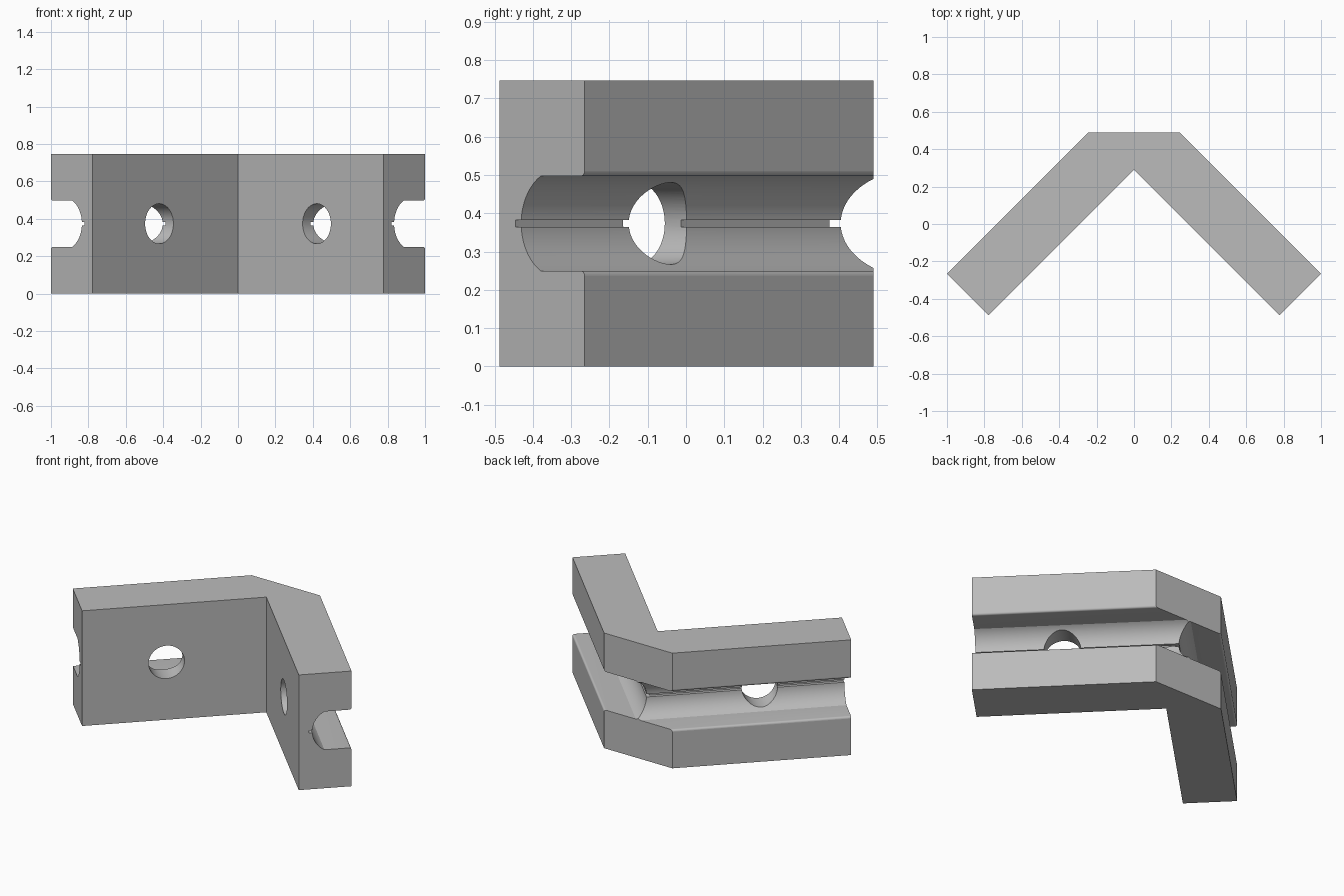
import bpy, bmesh, math
from mathutils import Vector

cube = bpy.data.objects.get("Cube")
if cube:
    bpy.data.objects.remove(cube, do_unlink=True)

HEIGHT, MID = 0.747, 0.3735
OUTER, INNER = 0.735, 0.29        # x + |y| offsets of the arm's two long faces
R2 = math.sqrt(0.5)

grey = bpy.data.materials.new("plain grey")
grey.use_nodes = True
grey.diffuse_color = (0.5, 0.5, 0.5, 1)
grey.node_tree.nodes["Principled BSDF"].inputs["Base Color"].default_value = (0.5, 0.5, 0.5, 1)


def prism(name, ring, offset):
    """Extrude a closed ring of points along an offset vector."""
    bm = bmesh.new()
    base = bm.faces.new([bm.verts.new(p) for p in ring])
    ext = bmesh.ops.extrude_face_region(bm, geom=[base])
    top = [v for v in ext["geom"] if isinstance(v, bmesh.types.BMVert)]
    bmesh.ops.translate(bm, verts=top, vec=offset)
    bmesh.ops.recalc_face_normals(bm, faces=bm.faces)
    mesh = bpy.data.meshes.new(name)
    bm.to_mesh(mesh)
    bm.free()
    mesh.materials.append(grey)
    obj = bpy.data.objects.new(name, mesh)
    bpy.context.collection.objects.link(obj)
    return obj


def groove_profile():
    """Upper half of the channel section as (depth, height), then mirrored."""
    radius, centre, lip = 0.142, 0.092, 0.013
    half, slot, slot_depth = 0.124, 0.009, 0.2546
    pts = [(-0.1, half + lip)]
    # rounded lip
    for i in range(7):
        a = math.pi / 2 * i / 6
        pts.append((lip - lip * math.cos(a), half + lip - lip * math.sin(a)))
    # round channel wall
    start, end = math.asin(half / radius), math.asin(slot / radius)
    for i in range(25):
        a = (math.pi - start) + (start - end) * i / 24
        pts.append((centre - radius * math.cos(a), radius * math.sin(a)))
    # narrow slot at the bottom
    pts.append((slot_depth, slot))
    return pts + [(d, -h) for d, h in reversed(pts)]


# V-shaped body with a flattened corner
half = [(0.245, 0.49), (1, -0.265), (0.7775, -0.4875), (0, INNER)]
outline = half + [(-x, y) for x, y in reversed(half[:3])]
body = prism("angle_bracket", [(x, y, 0) for x, y in outline], (0, 0, HEIGHT))

cutters = []
for side, label in ((1, "left"), (-1, "right")):
    along = Vector((side * R2, -R2, 0))
    outward = Vector((side * R2, R2, 0))

    # lengthwise channel
    face = outward * (OUTER * R2) - along * 0.9
    ring = [face - outward * d + Vector((0, 0, MID + h)) for d, h in groove_profile()]
    cutters.append(prism(label + "_channel_cutter", ring, along * 2.2))

    # round hole through the arm
    centre = along * (0.552 * R2) + outward * 0.1 + Vector((0, 0, MID))
    ring = [centre + along * 0.107 * math.cos(a) + Vector((0, 0, 0.107 * math.sin(a)))
            for a in (math.tau * i / 64 for i in range(64))]
    cutters.append(prism(label + "_hole_cutter", ring, outward * 0.6))

# cut the channels and holes
bpy.context.view_layer.objects.active = body
for cutter in cutters:
    mod = body.modifiers.new(cutter.name, "BOOLEAN")
    mod.operation, mod.solver, mod.object = "DIFFERENCE", "EXACT", cutter
    bpy.ops.object.modifier_apply(modifier=mod.name)
for cutter in cutters:
    bpy.data.objects.remove(cutter, do_unlink=True)

bpy.ops.object.select_all(action="DESELECT")
body.select_set(True)
bpy.ops.object.shade_smooth_by_angle(angle=math.radians(25))
